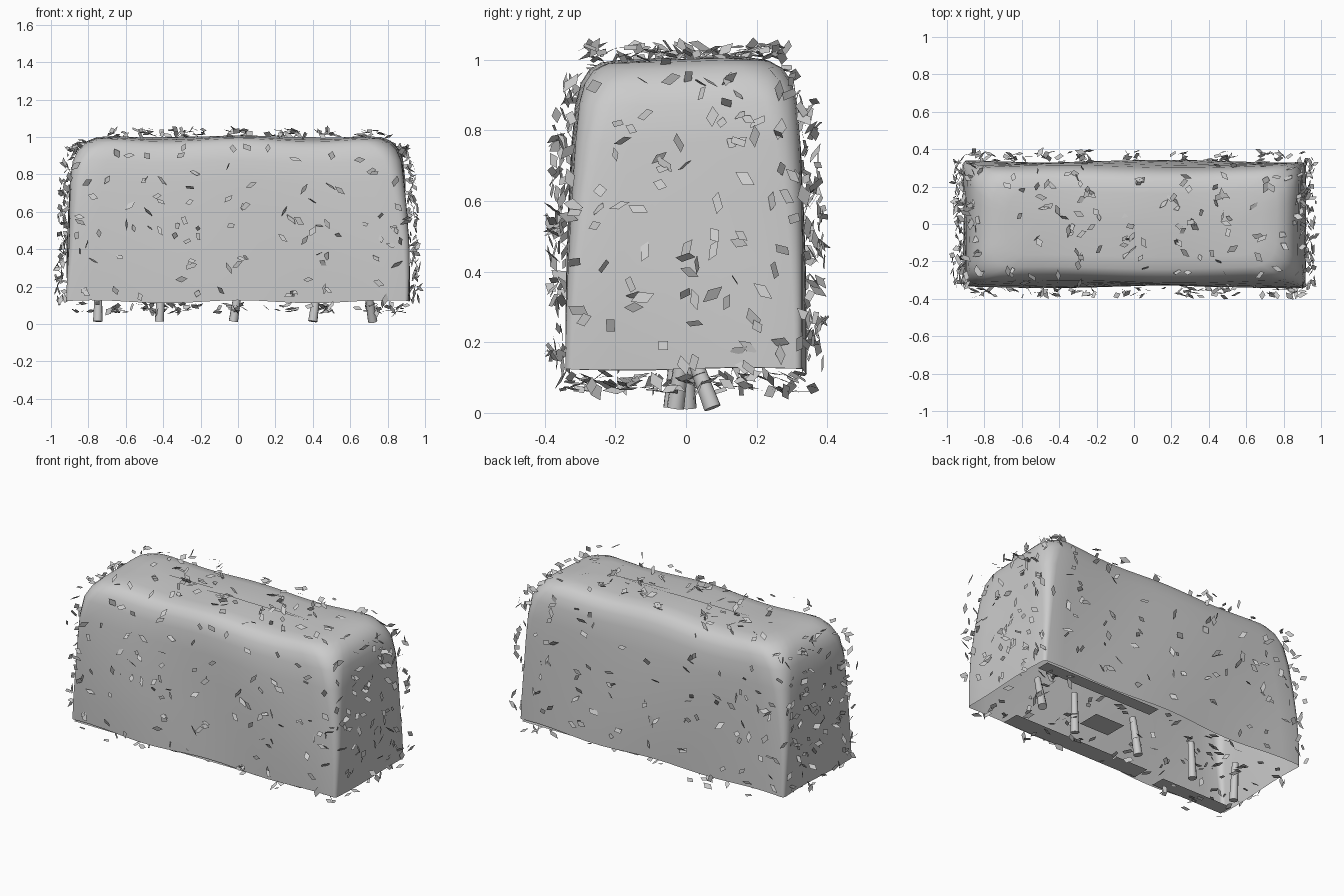
import bpy, bmesh, math, random
from mathutils import Vector, Matrix

random.seed(7)
cube = bpy.data.objects.get("Cube")
if cube:
    bpy.data.objects.remove(cube, do_unlink=True)

grey = bpy.data.materials.new("hedge_grey")
grey.use_nodes = True
grey.diffuse_color = (0.6, 0.6, 0.6, 1)
grey.node_tree.nodes["Principled BSDF"].inputs["Base Color"].default_value = (0.6, 0.6, 0.6, 1)


def finish(bm, name, smooth=False):
    mesh = bpy.data.meshes.new(name)
    bm.to_mesh(mesh)
    bm.free()
    obj = bpy.data.objects.new(name, mesh)
    bpy.context.collection.objects.link(obj)
    mesh.materials.append(grey)
    if smooth:
        bpy.ops.object.select_all(action='DESELECT')
        obj.select_set(True)
        bpy.context.view_layer.objects.active = obj
        bpy.ops.object.shade_smooth_by_angle(angle=math.radians(50))
    return obj


# Gentle unevenness of the clipped surface
def wobble(p):
    return p + Vector((0.006 * math.sin(7 * p.z + 5 * p.y),
                       0.007 * math.sin(5 * p.x + 4 * p.z),
                       0.008 * math.sin(8 * p.x + 1.5) + 0.004 * math.sin(9 * p.y)))


# Rounded rectangle with subdivided sides
def outline(hx, hy, r, z):
    corners = []
    for k, (sx, sy) in enumerate([(1, 1), (-1, 1), (-1, -1), (1, -1)]):
        c = Vector((sx * (hx - r), sy * (hy - r), z))
        corners.append([c + r * Vector((math.cos(a), math.sin(a), 0))
                        for a in [math.pi / 2 * (k + i / 4) for i in range(5)]])
    points = []
    for k in range(4):
        start, end = corners[k][-1], corners[(k + 1) % 4][0]
        steps = 16 if k % 2 == 0 else 6
        points += corners[k] + [start.lerp(end, i / steps) for i in range(1, steps)]
    return [wobble(p) for p in points]


# Hedge body: hollow shell, open below. Each level is half width, half depth, corner, height
LEVELS = [(.915, .335, .02, .12), (.915, .335, .025, .25), (.91, .332, .035, .42),
          (.902, .326, .05, .6), (.893, .318, .07, .76), (.878, .308, .09, .87),
          (.85, .292, .11, .93), (.81, .268, .12, .968), (.76, .235, .12, .988),
          (.68, .17, .1, .997), (.55, .02, .01, 1.0)]
bm = bmesh.new()
rings = [[bm.verts.new(p) for p in outline(*level)] for level in LEVELS]
for low, high in zip(rings, rings[1:]):
    for i in range(len(low)):
        j = (i + 1) % len(low)
        bm.faces.new((low[i], low[j], high[j], high[i]))
bm.faces.new(rings[-1])
finish(bm, "hedge_body", True)

# Patches of the underside that close parts of the opening
bm = bmesh.new()
for x0, x1, y0, y1 in [(.1, .9, .25, .33), (-.28, .66, -.33, -.22),
                       (-.9, -.41, -.33, -.24), (.13, .33, -.07, .07)]:
    bm.faces.new([bm.verts.new((x, y, .115)) for x, y in
                  [(x0, y0), (x0, y1), (x1, y1), (x1, y0)]])
finish(bm, "underside_patches")

# Leaning stems
STEMS = [((-.75, -.04), (-.745, -.02)), ((-.42, 0), (-.41, .0)), ((-.025, .005), (.01, 0)),
         ((.4, -.03), (.43, 0)), ((.72, .075), (.685, -.01))]
for n, (foot, head) in enumerate(STEMS):
    a, b = Vector((*foot, .014)), Vector((*head, .24))
    bm = bmesh.new()
    turn = (b - a).to_track_quat('Z', 'Y').to_matrix().to_4x4()
    bmesh.ops.create_cone(bm, cap_ends=True, segments=10, radius1=.025, radius2=.018,
                          depth=(b - a).length,
                          matrix=Matrix.Translation((a + b) / 2) @ turn)
    finish(bm, f"stem_{n + 1}", True)


# One flat kite leaf, tilted at random from the surface it grows on
def leaf(bm, place, normal):
    spread = Vector([random.gauss(0, .5) for _ in range(3)])
    turn = (normal + spread).to_track_quat('Z', 'Y').to_matrix()
    turn = turn @ Matrix.Rotation(random.uniform(0, math.tau), 3, 'Z')
    long, wide = random.uniform(.022, .036), random.uniform(.013, .02)
    skew = random.uniform(-.012, .012)
    kite = [(-long, 0), (skew, -wide), (long, 0), (-skew, wide)]
    bm.faces.new([bm.verts.new(place + turn @ Vector((x, y, 0))) for x, y in kite])


def half_size(z):
    for low, high in zip(LEVELS, LEVELS[1:]):
        if low[3] <= z <= high[3]:
            t = (z - low[3]) / (high[3] - low[3])
            return [low[k] + t * (high[k] - low[k]) for k in (0, 1)]
    return LEVELS[0][:2]


# Leaves grow in loose columns along the hedge
COLUMNS = [-.84, -.64, -.47, -.27, -.01, .26, .47, .72, .86]


def column_x():
    return max(-.9, min(.9, random.choice(COLUMNS) + random.gauss(0, .045)))


def lift():
    return random.uniform(.008, .06)


# Front and back leaves
for name, side, count in [("front_leaves", -1, 105), ("back_leaves", 1, 90)]:
    bm = bmesh.new()
    for _ in range(count):
        x, z = column_x(), random.uniform(.13, .95)
        leaf(bm, Vector((x, side * (half_size(z)[1] + lift()), z)), Vector((0, side, 0)))
    finish(bm, name)

# End leaves
for name, side in [("right_end_leaves", -1), ("left_end_leaves", 1)]:
    bm = bmesh.new()
    for _ in range(95):
        y, z = random.uniform(-.35, .35), random.uniform(.12, .96)
        leaf(bm, Vector((side * (half_size(z)[0] + lift()), y, z)), Vector((side, 0, 0)))
    finish(bm, name)

# Top leaves, dropping lower towards the ends
bm = bmesh.new()
for _ in range(125):
    x = column_x()
    drop = max(0, abs(x) - .74) * .5
    leaf(bm, Vector((x, random.uniform(-.29, .29), .995 + lift() * .8 - drop)), Vector((0, 0, 1)))
finish(bm, "top_leaves")

# Leaves hanging around the open underside
bm = bmesh.new()
for _ in range(120):
    leaf(bm, Vector((column_x(), random.uniform(-.36, .36), .12 - lift())), Vector((0, 0, -1)))
finish(bm, "underside_leaves")
